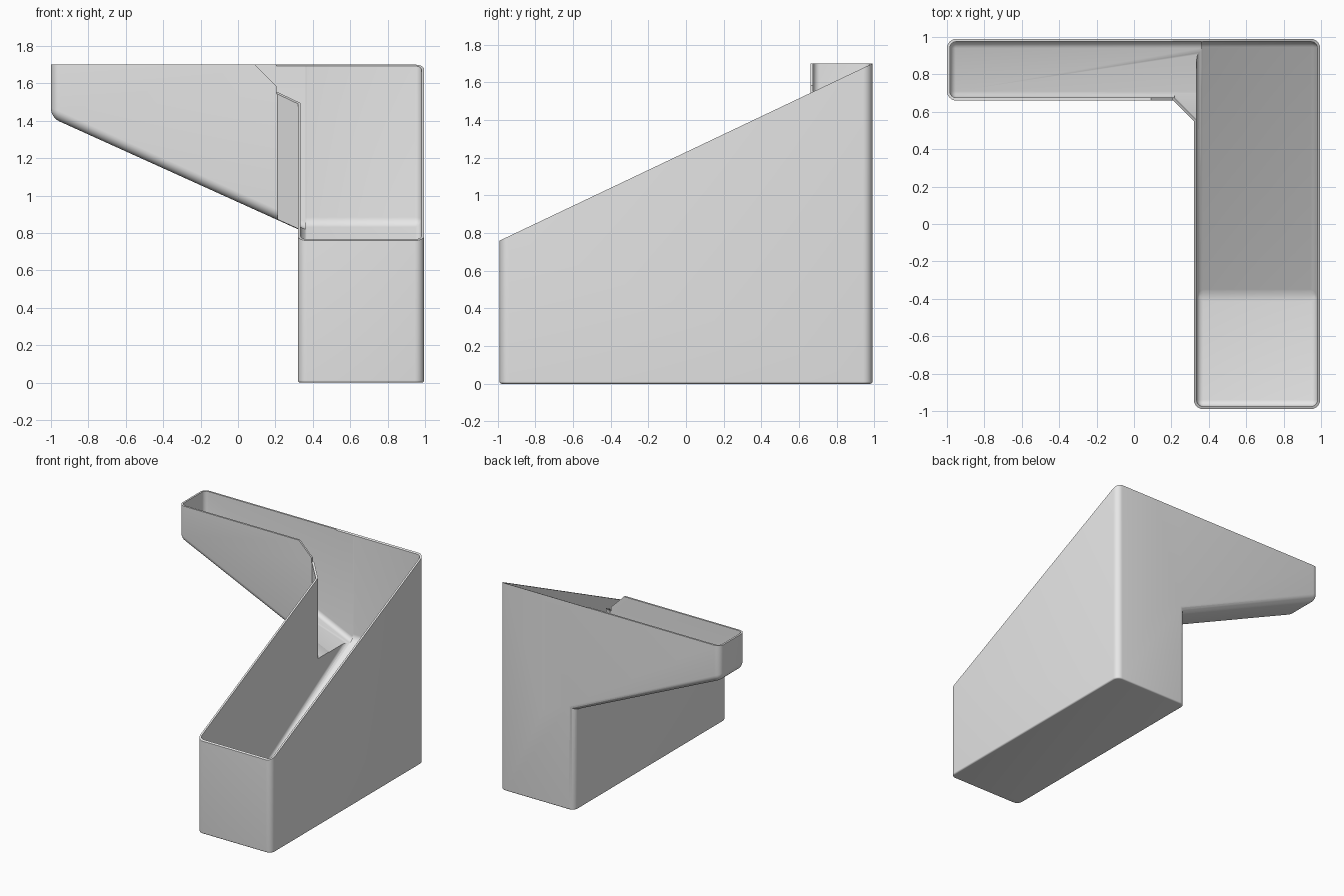
import bpy, bmesh, math

cube = bpy.data.objects.get("Cube")
if cube:
    bpy.data.objects.remove(cube, do_unlink=True)

TOP = 1.7       # rim height
WALL = 0.015    # shell thickness
grey = bpy.data.materials.new("plain_grey")
grey.use_nodes = True
colour = (0.8, 0.8, 0.8, 1)
grey.diffuse_color = colour
grey.node_tree.nodes["Principled BSDF"].inputs["Base Color"].default_value = colour


def arm_floor(x):
    return 0.83 + (0.3 - x) * 0.452


def slant(y):
    return 0.76 + 0.475 * (y + 0.99)


def prism(name, points, axis, low, high, rounds=(), reshape=None):
    """Extrude a 2D outline along an axis, then round the edges picked by each (rule, radius)."""
    place = {"x": lambda p, t: (t, p[0], p[1]),
             "y": lambda p, t: (p[0], t, p[1]),
             "z": lambda p, t: (p[0], p[1], t)}[axis]
    bm = bmesh.new()
    ends = [[bm.verts.new(place(p, t)) for p in points] for t in (low, high)]
    bm.faces.new(ends[0])
    bm.faces.new(ends[1][::-1])
    n = len(points)
    for i in range(n):
        j = (i + 1) % n
        bm.faces.new((ends[0][j], ends[0][i], ends[1][i], ends[1][j]))
    if reshape:
        for v in ends[0]:
            v.co.z = reshape(v.co.x)
    bmesh.ops.recalc_face_normals(bm, faces=bm.faces)
    for rule, radius in rounds:
        edges = [e for e in bm.edges if rule(e.verts[0].co, e.verts[1].co)]
        bmesh.ops.bevel(bm, geom=edges, offset=radius, offset_type='OFFSET',
                        segments=6, profile=0.5, affect='EDGES', clamp_overlap=True)
    bmesh.ops.recalc_face_normals(bm, faces=bm.faces)
    mesh = bpy.data.meshes.new(name)
    bm.to_mesh(mesh)
    bm.free()
    mesh.materials.append(grey)
    obj = bpy.data.objects.new(name, mesh)
    bpy.context.collection.objects.link(obj)
    return obj


def combine(target, tool, operation):
    mod = target.modifiers.new(operation.lower(), 'BOOLEAN')
    mod.operation = operation
    mod.solver = 'EXACT'
    mod.object = tool
    bpy.context.view_layer.objects.active = target
    bpy.ops.object.modifier_apply(modifier=mod.name)
    bpy.data.objects.remove(tool, do_unlink=True)


def upright(a, b):
    return abs(a.z - b.z) > 0.5 and abs(a.y - b.y) < 0.01 and abs(a.x - b.x) < 0.01


def at_base(a, b):
    return max(a.z, b.z) < 0.001


def below_rim(a, b):
    return min(a.z, b.z) < TOP - 0.01


def arm_edge(a, b):
    return below_rim(a, b) and min(a.x, b.x) < 0


def make_arm(name, left, right, front, back, lift, top, radius):
    outline = [(left, arm_floor(left) + lift), (right, arm_floor(right) + lift),
               (right, top), (left, top)]
    return prism(name, outline, "y", front, back, [(arm_edge, radius)])


# Outer skin: tall base, side arm and the angled web between them
body = prism("hopper_shell", [(0.32, -0.99), (0.995, -0.99), (0.995, 0.99), (0.32, 0.99)],
             "z", 0, TOP, [(upright, 0.05), (at_base, 0.012)])
combine(body, make_arm("arm_skin", -1, 0.6, 0.66, 0.99, 0, TOP, 0.05), 'UNION')
web = [(0.21, 0.66), (0.32, 0.55), (0.5, 0.55), (0.5, 0.8), (0.21, 0.8)]
combine(body, prism("web_skin", web, "z", 0.5, TOP,
                    reshape=lambda x: arm_floor(x) + 0.003), 'UNION')

# Inner space: flat floor, ramp up to the back wall, arm channel and web opening
y_in = 0.99 - WALL
ramp = [(-y_in, 0.05), (-0.38, 0.05), (y_in, 0.85), (y_in, 2), (-y_in, 2)]
space = prism("inner_space", ramp, "x", 0.32 + WALL, 0.995 - WALL, [(below_rim, 0.035)])
combine(space, make_arm("arm_space", WALL - 1, 0.36, 0.66 + WALL, y_in, 0.018, 2, 0.035), 'UNION')
opening = [(0.216, 0.676), (0.335, 0.557), (0.36, 0.557), (0.36, 0.8), (0.216, 0.8)]
combine(space, prism("web_space", opening, "z", 0.5, 2.01,
                     reshape=lambda x: arm_floor(x) + 0.021), 'UNION')
combine(body, space, 'DIFFERENCE')

# Slanted rim and the clipped corner of the arm's front wall
rim = [(-1.2, slant(-1.2)), (1.2, slant(1.2)), (1.2, 3), (-1.2, 3)]
combine(body, prism("rim_cutter", rim, "x", 0.205, 1.2), 'DIFFERENCE')
corner = [(0.09, TOP), (0.21, 1.58), (0.21, 2), (0.09, 2)]
combine(body, prism("corner_cutter", corner, "y", 0.5, 0.7), 'DIFFERENCE')

# Smooth rounded edges, keep rims crisp
bpy.ops.object.select_all(action='DESELECT')
body.select_set(True)
bpy.context.view_layer.objects.active = body
bpy.ops.object.shade_smooth_by_angle(angle=math.radians(30))
